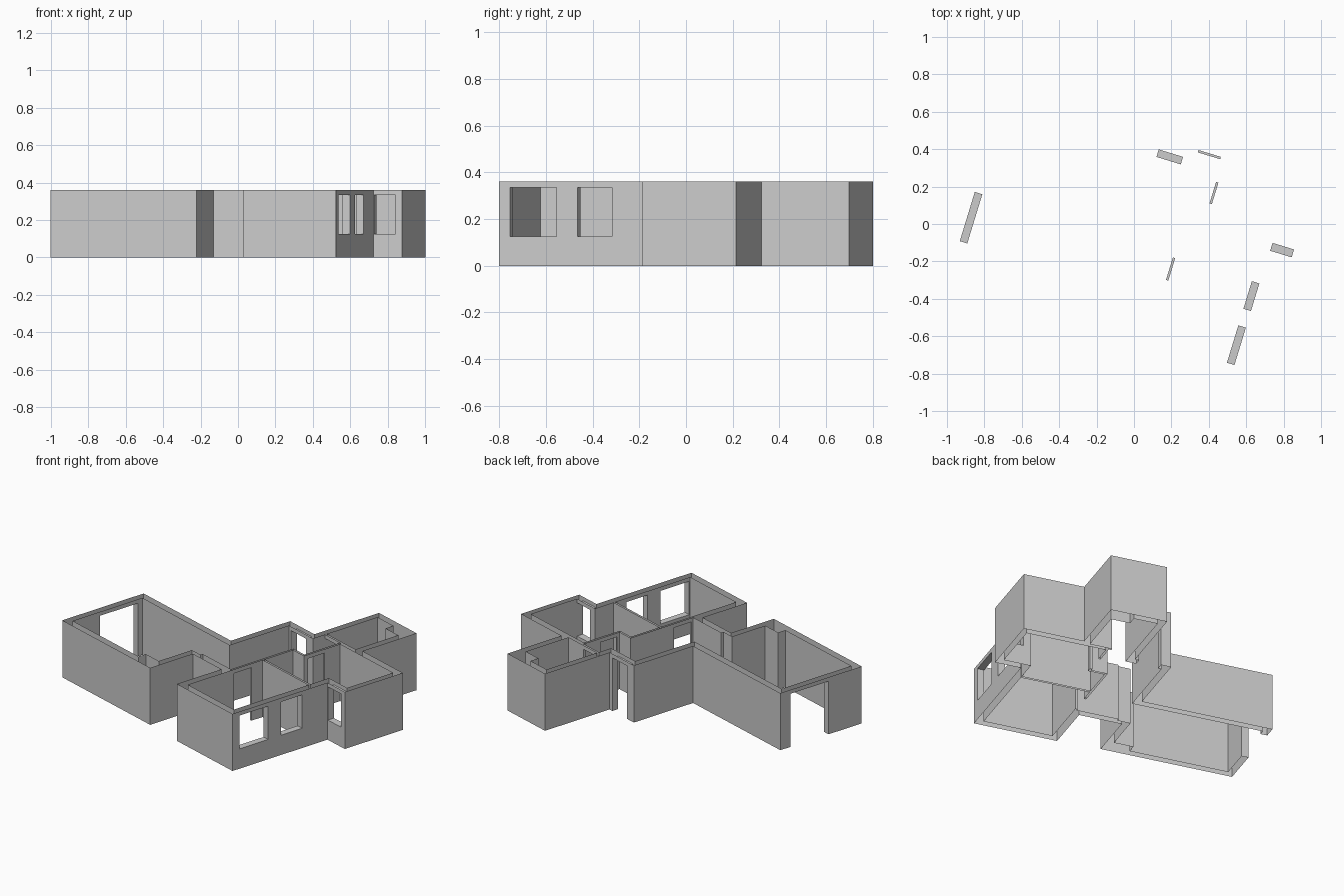
import bpy, bmesh, math

cube = bpy.data.objects.get("Cube")
if cube:
    bpy.data.objects.remove(cube, do_unlink=True)

HEIGHT, HEAD, SILL = 0.36, 0.335, 0.125
TILT = math.radians(-17)          # the plan is turned on its site

plaster = bpy.data.materials.new("grey_plaster")
plaster.use_nodes = True
GREY = (0.6, 0.6, 0.6, 1)
plaster.diffuse_color = GREY
plaster.node_tree.nodes["Principled BSDF"].inputs["Base Color"].default_value = GREY

# Openings through walls: (u0, u1, v0, v1, bottom, axis running along the wall)
OPENINGS = {
    "wide_entry": (-.864, -.822, -.36, -.085, 0, 1),
    "back_door": (.01, .146, .378, .42, 0, 0),
    "rear_room_door": (.214, .339, .466, .479, 0, 0),
    "side_room_door": (.354, .367, .223, .343, 0, 1),
    "front_room_door": (.251, .264, -.236, -.11, 0, 1),
    "large_window": (.692, .734, -.564, -.355, SILL, 1),
    "small_window": (.692, .734, -.262, -.108, SILL, 1),
    "recess_window": (.738, .858, .076, .12, SILL, 0),
}

# Outside face of the building
OUTSIDE = [(-.864, -.6), (-.048, -.6), (-.048, -.29), (.218, -.29), (.218, -.613),
           (.734, -.613), (.734, .076), (.895, .076), (.895, .497), (.52, .497),
           (.52, .889), (.172, .889), (.172, .42), (-.053, .42), (-.053, -.01), (-.864, -.01)]

# Inside faces, one loop per room
ROOMS = {
    "living_room": [(-.822, -.558), (-.21, -.558), (-.21, -.505), (-.09, -.505),
                    (-.09, -.264), (-.01, -.264), (-.01, -.248),
                    (.251, -.248), (.251, .206), (.354, .206),
                    (.354, .466), (.212, .466), (.212, .378), (-.011, .378),
                    (-.011, -.052), (-.822, -.052)],
    "rear_room": [(.212, .479), (.478, .479), (.478, .79), (.36, .79),
                  (.36, .847), (.212, .847)],
    "front_room": [(.264, -.571), (.692, -.571), (.692, -.027), (.264, -.027)],
    "side_room": [(.264, -.014), (.692, -.014), (.692, .12), (.86, .12),
                  (.86, .455), (.367, .455), (.367, .193), (.264, .193)],
}


def make_object(name, quads):
    bm = bmesh.new()
    for quad in quads:
        bm.faces.new([bm.verts.new(p) for p in quad])
    bmesh.ops.remove_doubles(bm, verts=bm.verts, dist=1e-5)
    mesh = bpy.data.meshes.new(name)
    bm.to_mesh(mesh)
    bm.free()
    mesh.materials.append(plaster)
    obj = bpy.data.objects.new(name, mesh)
    obj.rotation_euler.z = TILT
    bpy.context.collection.objects.link(obj)


def sheet(p, q, z0, z1):
    return [(*p, z0), (*q, z0), (*q, z1), (*p, z1)]


def wall_face(p, q):
    """Upright sheet from p to q, left open where an opening meets it."""
    axis = 0 if abs(q[0] - p[0]) > abs(q[1] - p[1]) else 1
    level = p[1 - axis]
    lo, hi = sorted((p[axis], q[axis]))
    holes = []
    for box in OPENINGS.values():
        span, depth = box[axis * 2:axis * 2 + 2], box[2 - axis * 2:4 - axis * 2]
        touches = min(abs(level - d) for d in depth) < 1e-4
        if box[5] == axis and touches and span[0] > lo and span[1] < hi:
            holes.append((span[0], span[1], box[4]))

    def at(t):
        return (t, level) if axis == 0 else (level, t)

    quads, start = [], lo
    for a, b, bottom in sorted(holes):
        quads.append(sheet(at(start), at(a), 0, HEIGHT))
        quads.append(sheet(at(a), at(b), HEAD, HEIGHT))
        if bottom > 0:
            quads.append(sheet(at(a), at(b), 0, bottom))
        start = b
    quads.append(sheet(at(start), at(hi), 0, HEIGHT))
    if q[axis] < p[axis]:
        quads = [quad[::-1] for quad in quads]
    return quads


def wall_loop(name, points):
    quads = []
    for p, q in zip(points, points[1:] + points[:1]):
        quads += wall_face(p, q)
    make_object(name, quads)


# Walls: outer face counter-clockwise, room faces clockwise
wall_loop("outer_walls", OUTSIDE)
for room, points in ROOMS.items():
    wall_loop(room + "_walls", points[::-1])

# Jambs, heads and sills lining each opening
for name, (u0, u1, v0, v1, bottom, axis) in OPENINGS.items():
    def level_face(z):
        return [(u0, v0, z), (u1, v0, z), (u1, v1, z), (u0, v1, z)]
    quads = [level_face(HEAD)[::-1]]
    if bottom > 0:
        quads.append(level_face(bottom))
    if axis == 0:
        quads.append(sheet((u0, v0), (u0, v1), bottom, HEAD))
        quads.append(sheet((u1, v1), (u1, v0), bottom, HEAD))
    else:
        quads.append(sheet((u1, v0), (u0, v0), bottom, HEAD))
        quads.append(sheet((u0, v1), (u1, v1), bottom, HEAD))
    make_object(name + "_lining", quads)
